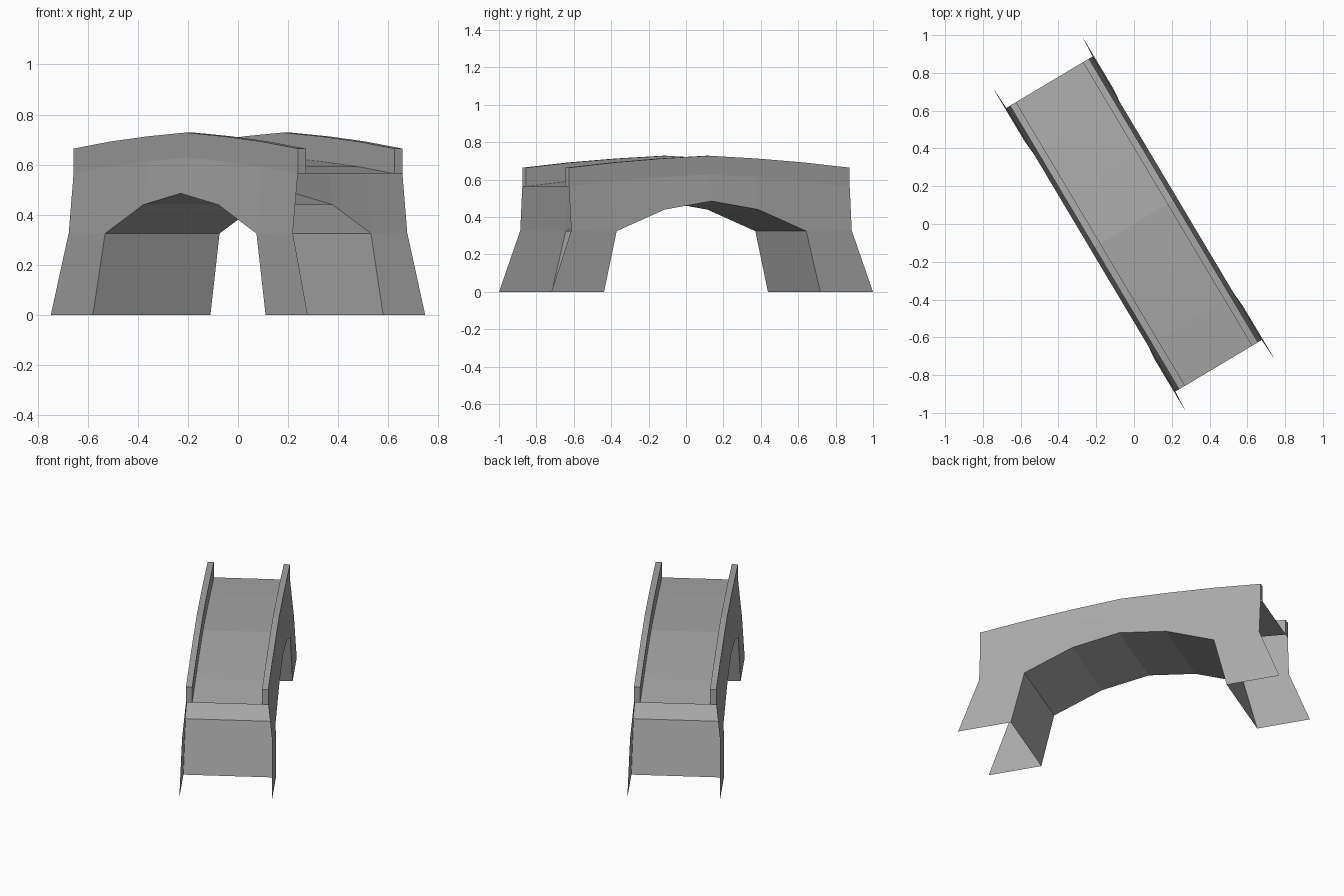
import bpy, bmesh, math
from mathutils import Matrix

cube = bpy.data.objects.get("Cube")
if cube:
    bpy.data.objects.remove(cube, do_unlink=True)

stone = bpy.data.materials.new("grey_stone")
stone.use_nodes = True
GREY = (0.4, 0.4, 0.4, 1)
stone.diffuse_color = GREY
bsdf = next(n for n in stone.node_tree.nodes if n.type == 'BSDF_PRINCIPLED')
bsdf.inputs["Base Color"].default_value = GREY
bsdf.inputs["Roughness"].default_value = 0.9

TURN = Matrix.Rotation(math.radians(30.8), 4, 'Z')  # bridge runs diagonally
PARAPET = 0.1     # parapet height
TOP_W = 0.243     # half width at deck level
INNER_W = 0.206   # half width between parapets
ARCH_W = 0.266    # half width at the arch edge
FOOT_W = 0.273    # half width at the ground


def mirrored(half):
    """Extend a (position, height) half profile to both ends."""
    return [(-s, z) for s, z in reversed(half) if s > 0] + half


deck = mirrored([(0, 0.628), (0.295, 0.613), (0.59, 0.592), (0.874, 0.564)])
arch = mirrored([(0, 0.485), (0.292, 0.44), (0.59, 0.325)])
knee, foot_out, foot_in = (0.873, 0.328), (1.001, 0), (0.673, 0)


def loft(name, sections, caps=()):
    """Join matching rows of points with quads; caps are index groups closed at both ends."""
    bm = bmesh.new()
    rows = [[bm.verts.new(p) for p in sec] for sec in sections]
    for a, b in zip(rows, rows[1:]):
        for i in range(len(a) - 1):
            bm.faces.new((a[i], a[i + 1], b[i + 1], b[i]))
    for group in caps:
        bm.faces.new([rows[0][i] for i in reversed(group)])
        bm.faces.new([rows[-1][i] for i in group])
    return finish(name, bm)


def finish(name, bm):
    bmesh.ops.transform(bm, matrix=TURN, verts=bm.verts)
    mesh = bpy.data.meshes.new(name)
    bm.to_mesh(mesh)
    bm.free()
    mesh.materials.append(stone)
    obj = bpy.data.objects.new(name, mesh)
    bpy.context.collection.objects.link(obj)
    return obj


# Roadway with a parapet along each edge
def road_section(s, z):
    left = [(-TOP_W, s, z), (-TOP_W, s, z + PARAPET),
            (-INNER_W, s, z + PARAPET), (-INNER_W, s, z)]
    return left + [(-x, y, h) for x, y, h in reversed(left)]


loft("roadway_and_parapets", [road_section(s, z) for s, z in deck],
     caps=((0, 1, 2, 3), (4, 5, 6, 7)))

# Underside of the arch, running down both inner leg faces
vault = [(-foot_in[0], 0)] + arch + [foot_in]
loft("arch_vault", [[(w, s, z), (-w, s, z)] for s, z in vault
                    for w in [ARCH_W if z > 0 else FOOT_W]])

# Thin side walls with flared legs; the ends of the bridge stay open
lower = [(-knee[0], knee[1])] + arch + [knee]
for side, name in ((-1, "right_side_wall"), (1, "left_side_wall")):
    bm = bmesh.new()
    tops = [bm.verts.new((side * TOP_W, s, z)) for s, z in deck]
    lows = [bm.verts.new((side * ARCH_W, s, z)) for s, z in lower]
    faces = [(lows[i], lows[i + 1], tops[i + 1], tops[i]) for i in range(len(tops) - 1)]
    for end in (-1, 1):
        outer, inner = [bm.verts.new((side * FOOT_W, end * p[0], p[1]))
                        for p in (foot_out, foot_in)]
        if end < 0:
            faces.append((outer, inner, lows[1], lows[0]))
        else:
            faces.append((inner, outer, lows[-1], lows[-2]))
    for f in faces:
        bm.faces.new(f if side > 0 else f[::-1])
    finish(name, bm)
